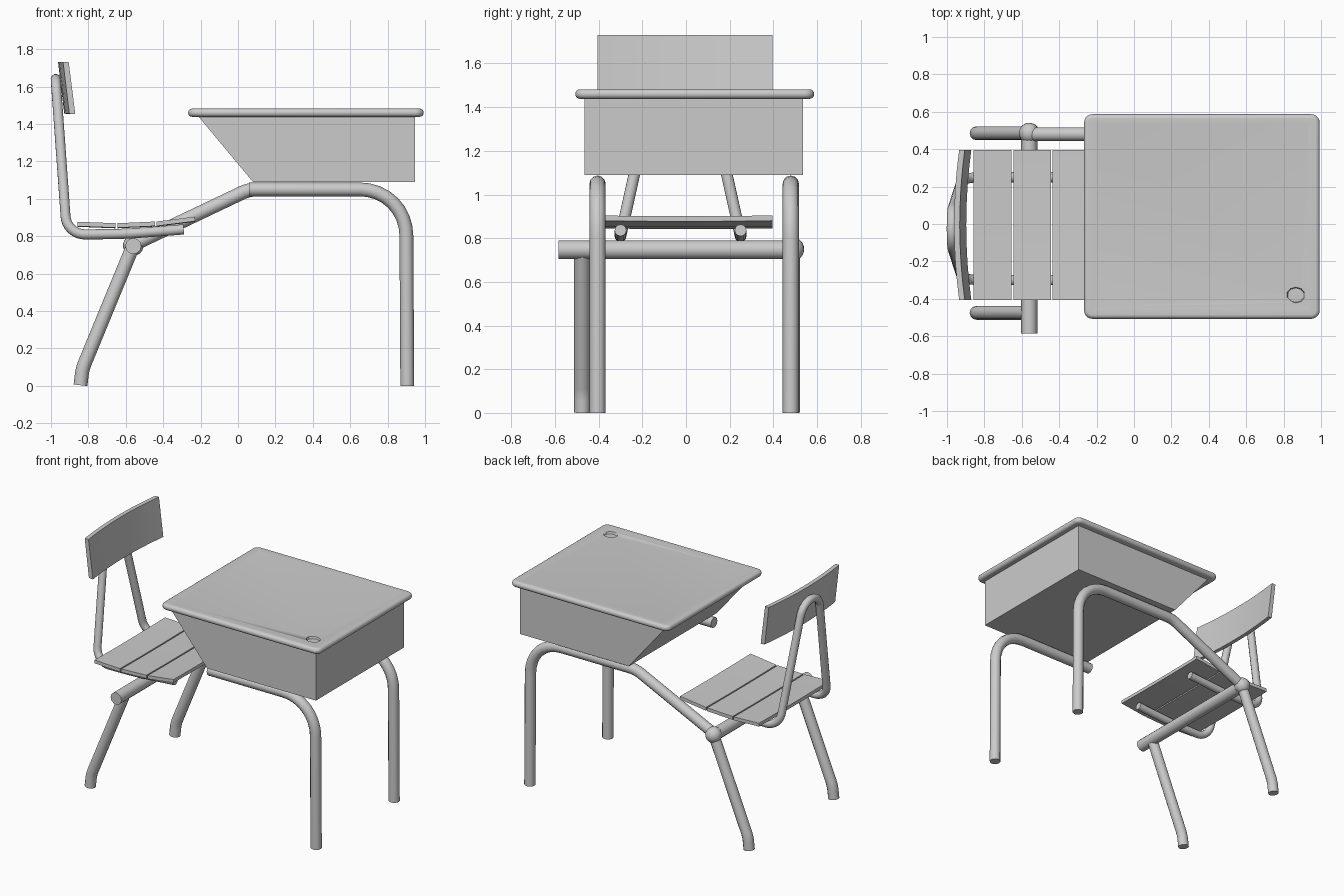
import bpy, bmesh, math
from mathutils import Vector

if "Cube" in bpy.data.objects:
    bpy.data.objects.remove(bpy.data.objects["Cube"])


def finish(name, bm, angle=35):
    me = bpy.data.meshes.new(name)
    bmesh.ops.recalc_face_normals(bm, faces=bm.faces)
    bm.to_mesh(me)
    bm.free()
    ob = bpy.data.objects.new(name, me)
    bpy.context.collection.objects.link(ob)
    smooth(ob, angle)
    return ob


def smooth(ob, angle=35):
    bpy.ops.object.select_all(action='DESELECT')
    ob.select_set(True)
    bpy.context.view_layer.objects.active = ob
    bpy.ops.object.shade_smooth_by_angle(angle=math.radians(angle))


def loft(bm, rings):
    """Skin a list of equal closed rings and cap both ends."""
    rings = [[bm.verts.new(p) for p in r] for r in rings]
    n = len(rings[0])
    for a, b in zip(rings, rings[1:]):
        for i in range(n):
            bm.faces.new((a[i], a[(i + 1) % n], b[(i + 1) % n], b[i]))
    bm.faces.new(rings[0])
    bm.faces.new(rings[-1])


def tube(name, pts, bends, r):
    """Round capped tube along pts; bends = rounding length at each inner corner."""
    pts = [Vector(p) for p in pts]
    path = [pts[0]]
    for i, t in enumerate(bends, 1):
        p = pts[i]
        a = p + (pts[i - 1] - p).normalized() * t
        b = p + (pts[i + 1] - p).normalized() * t
        for k in range(9):
            u = k / 8
            w = 1.5 * u * (1 - u)
            s = (1 - u) ** 2 + w + u * u
            path.append((a * (1 - u) ** 2 + p * w + b * u * u) / s)
    path.append(pts[-1])
    cu = bpy.data.curves.new(name, 'CURVE')
    cu.dimensions = '3D'
    cu.bevel_depth = r
    cu.bevel_resolution = 4
    cu.use_fill_caps = True
    sp = cu.splines.new('POLY')
    sp.points.add(len(path) - 1)
    for q, p in zip(sp.points, path):
        q.co = (*p, 1)
    ob = bpy.data.objects.new(name, cu)
    bpy.context.collection.objects.link(ob)
    bpy.ops.object.select_all(action='DESELECT')
    ob.select_set(True)
    bpy.context.view_layer.objects.active = ob
    bpy.ops.object.convert(target='MESH')
    smooth(bpy.context.object, 50)


def bent_panel(name, profile, offset):
    """Sweep a closed x-z profile across y, shifting it by offset at the centre."""
    bm = bmesh.new()
    rings = []
    for k in range(9):
        u = -1 + k / 4
        s = 1 - u * u
        rings.append([(x + offset[0] * s, -0.005 + 0.4 * u, z + offset[1] * s) for x, z in profile])
    loft(bm, rings)
    finish(name, bm)


def rounded_rect(inset, z):
    """Ring of the desk top outline, shrunk by inset."""
    hx, hy, r = 0.63 - inset, 0.547 - inset, max(0.045 - inset, 0.006)
    ring = []
    for q, (sx, sy) in enumerate(((1, 1), (-1, 1), (-1, -1), (1, -1))):
        for k in range(6):
            a = math.pi / 2 * (q + k / 5)
            ring.append((0.363 + sx * (hx - r) + r * math.cos(a),
                         0.04 + sy * (hy - r) + r * math.sin(a), z))
    return ring


# Desk box with slanted knee side
bm = bmesh.new()
prof = [(-0.22, 1.45), (0.08, 1.09), (0.945, 1.09), (0.945, 1.45)]
loft(bm, [[(x, y, z) for x, z in prof] for y in (-0.465, 0.535)])
finish("desk_box", bm)

# Desk top: rounded slab with a very shallow writing surface
bm = bmesh.new()
rings = []
for k in range(9):
    a = -math.pi / 2 + math.pi * k / 8
    rings.append(rounded_rect(0.022 * (1 - math.cos(a)), 1.46 + 0.022 * math.sin(a)))
rings.append(rounded_rect(0.06, 1.477))
loft(bm, rings)
desk_top = finish("desk_top", bm)

# Inkwell recess
bm = bmesh.new()
bmesh.ops.create_cone(bm, cap_ends=True, segments=10, radius1=0.045, radius2=0.058, depth=0.04)
for v in bm.verts:
    v.co = (0.865 + v.co.x, -0.38 + v.co.y * 0.85, 1.482 + v.co.z)
cutter = finish("inkwell_cutter", bm)
cutter.hide_render = True
mod = desk_top.modifiers.new("inkwell", 'BOOLEAN')
mod.object = cutter
mod.operation = 'DIFFERENCE'
mod.solver = 'EXACT'
bpy.ops.object.select_all(action='DESELECT')
desk_top.select_set(True)
bpy.context.view_layer.objects.active = desk_top
bpy.ops.object.modifier_apply(modifier="inkwell")
bpy.data.objects.remove(cutter)

# Main frame tubes
R = 0.037
foot = [(-0.56, 0.75), (-0.832, 0.09), (-0.842, 0.003)]
front = [(0.905, 0), (0.899, 1.05), (0.06, 1.05)]
tube("far_frame", [(x, 0.48, z) for x, z in front + [(-0.56, 0.755)]], [0.25, 0.04], R)
tube("near_front_leg", [(x, -0.405, z) for x, z in front], [0.25], R)
for name, y in (("near_rear_leg", -0.475), ("far_rear_leg", 0.485)):
    tube(name, [(x, y, z) for x, z in foot], [0.03], R)
tube("cross_bar", [(-0.56, -0.585, 0.747), (-0.56, 0.49, 0.747)], [], 0.043)

# Joint at the far end of the cross bar
bm = bmesh.new()
bmesh.ops.create_uvsphere(bm, u_segments=20, v_segments=12, radius=0.055)
bmesh.ops.translate(bm, verts=bm.verts, vec=(-0.56, 0.486, 0.75))
finish("frame_joint", bm)

# Chair frame: one looped tube
half = [(-0.29, 0.275, 0.836), (-0.6, 0.275, 0.812), (-0.915, 0.275, 0.808), (-0.975, 0.09, 1.64)]
loop = [(x, -0.025 - y, z) for x, y, z in half]
loop += [(x, -0.025 + y, z) for x, y, z in reversed(half)]
tube("chair_frame", loop, [0.08, 0.1, 0.085, 0.085, 0.1, 0.08], 0.027)

# Seat slats
slats = [(-0.857, 0.865, -0.655, 0.857), (-0.645, 0.857, -0.445, 0.866), (-0.435, 0.866, -0.23, 0.892)]
for i, (x0, z0, x1, z1) in enumerate(slats):
    d = 0.012
    bent_panel(f"seat_slat_{i + 1}",
               [(x0, z0 - d), (x1, z1 - d), (x1, z1 + d), (x0, z0 + d)], (0, -0.003))

# Backrest
bent_panel("backrest", [(-0.935, 1.73), (-0.905, 1.73), (-0.87, 1.452), (-0.902, 1.455)], (-0.027, 0))
